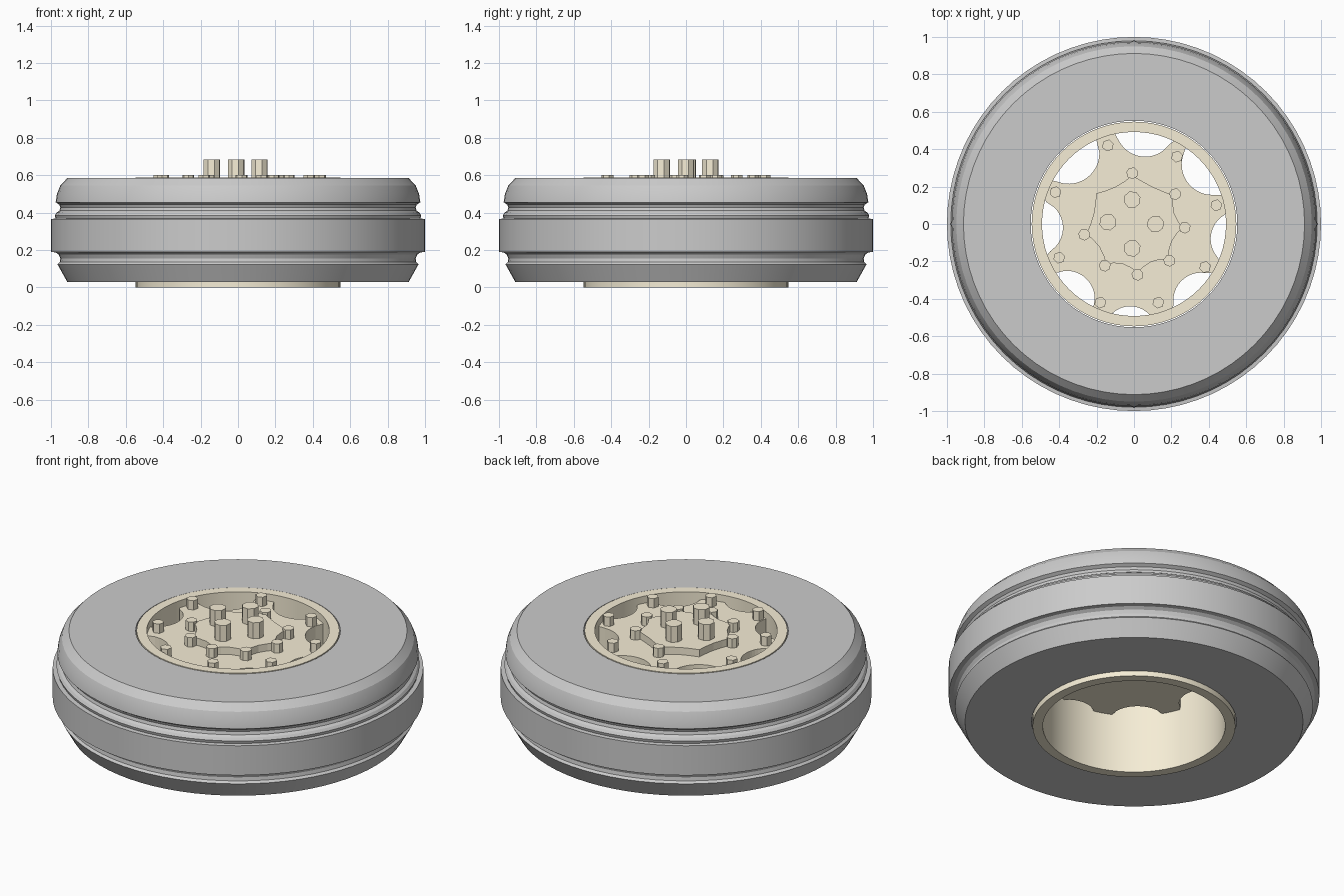
import bpy, bmesh, math
from math import sin, cos, pi, radians

if "Cube" in bpy.data.objects:
    bpy.data.objects.remove(bpy.data.objects["Cube"])

beige = bpy.data.materials.new("beige")
beige.diffuse_color = (0.92, 0.85, 0.67, 1)
beige.use_nodes = True
beige.node_tree.nodes["Principled BSDF"].inputs["Base Color"].default_value = beige.diffuse_color


def finish(name, bm, mat=None, smooth=False):
    bmesh.ops.recalc_face_normals(bm, faces=bm.faces[:])
    me = bpy.data.meshes.new(name)
    bm.to_mesh(me)
    bm.free()
    ob = bpy.data.objects.new(name, me)
    bpy.context.collection.objects.link(ob)
    if mat:
        me.materials.append(mat)
    if smooth:
        bpy.ops.object.select_all(action='DESELECT')
        ob.select_set(True)
        bpy.context.view_layer.objects.active = ob
        bpy.ops.object.shade_smooth_by_angle(angle=radians(20))
    return ob


def lathe(name, profile, segs, mat=None):
    # closed (radius, z) profile turned around the axis
    bm = bmesh.new()
    rings = [[bm.verts.new((r * cos(2 * pi * i / segs), r * sin(2 * pi * i / segs), z))
              for r, z in profile] for i in range(segs)]
    n = len(profile)
    for i in range(segs):
        a, b = rings[i], rings[(i + 1) % segs]
        for j in range(n):
            k = (j + 1) % n
            bm.faces.new((a[j], b[j], b[k], a[k]))
    return finish(name, bm, mat, True)


def prism(bm, outline, z0, z1):
    lo = [bm.verts.new((x, y, z0)) for x, y in outline]
    hi = [bm.verts.new((x, y, z1)) for x, y in outline]
    n = len(outline)
    bm.faces.new(lo[::-1])
    bm.faces.new(hi)
    for i in range(n):
        j = (i + 1) % n
        bm.faces.new((lo[i], lo[j], hi[j], hi[i]))


def pegs(name, centres, radius, sides, z0, z1):
    bm = bmesh.new()
    for x, y in centres:
        prism(bm, [(x + radius * cos(2 * pi * i / sides + 0.3),
                    y + radius * sin(2 * pi * i / sides + 0.3)) for i in range(sides)], z0, z1)
    finish(name, bm, beige)


# Tyre with two tread grooves
lathe("tyre", [(0.552, 0.028), (0.912, 0.028), (0.965, 0.123), (0.953, 0.135), (0.95, 0.155),
               (0.958, 0.175), (0.975, 0.187), (1.0, 0.19), (1.0, 0.366), (0.975, 0.368),
               (0.98, 0.385), (0.97, 0.40), (0.955, 0.41), (0.95, 0.428), (0.956, 0.443),
               (0.975, 0.455), (0.968, 0.50), (0.95, 0.545), (0.912, 0.585), (0.552, 0.585)], 72)

# Rim barrel
lathe("rim", [(0.492, 0), (0.547, 0), (0.547, 0.587), (0.492, 0.587)], 72, beige)

# Wheel plate with eight scalloped windows: (x, y, radius) of each
windows = [(0.06, 0.52, 0.16), (0.42, 0.32, 0.165), (0.56, -0.08, 0.15), (0.36, -0.41, 0.15),
           (-0.02, -0.58, 0.14), (-0.36, -0.40, 0.15), (-0.53, -0.02, 0.15), (-0.35, 0.38, 0.165)]


def plate_radius(a):
    best = 0.497
    for cx, cy, r in windows:
        along = cx * cos(a) + cy * sin(a)
        disc = r * r - (cx * cx + cy * cy - along * along)
        if along > 0 and disc > 0:
            best = min(best, along - math.sqrt(disc))
    return best


bm = bmesh.new()
N = 180
angles = [2 * pi * i / N for i in range(N)]
prism(bm, [(plate_radius(a) * cos(a), plate_radius(a) * sin(a)) for a in angles], 0.35, 0.545)
finish("wheel_plate", bm, beige)

# Raised hub with a lobe at each bolt
lobes = [92, 36, -4, -46, -86, -125, -168, -219]
bm = bmesh.new()
outline = []
for i, a in enumerate(lobes):
    nxt = lobes[(i + 1) % 8] - (360 if i == 7 else 0)
    for t, r in ((0, 0.26), (0.2, 0.235), (0.5, 0.222), (0.8, 0.235)):
        ang = radians(a + (nxt - a) * t)
        outline.append((r * cos(ang), r * sin(ang)))
prism(bm, outline, 0.53, 0.588)
finish("hub", bm, beige)

# Bolts and pins
pegs("hub_bolts", [(0.272 * cos(radians(a)), 0.272 * sin(radians(a))) for a in lobes[:7]],
     0.032, 7, 0.53, 0.60)
pegs("plate_bolts", [(-0.14, 0.42), (0.23, 0.36), (0.44, 0.10), (0.38, -0.23),
                     (0.13, -0.42), (-0.18, -0.42), (-0.40, -0.18), (-0.42, 0.17)],
     0.032, 6, 0.53, 0.60)
pegs("centre_pins", [(-0.01, 0.13), (0.115, 0), (-0.01, -0.13), (-0.14, 0.01)],
     0.046, 8, 0.57, 0.683)
